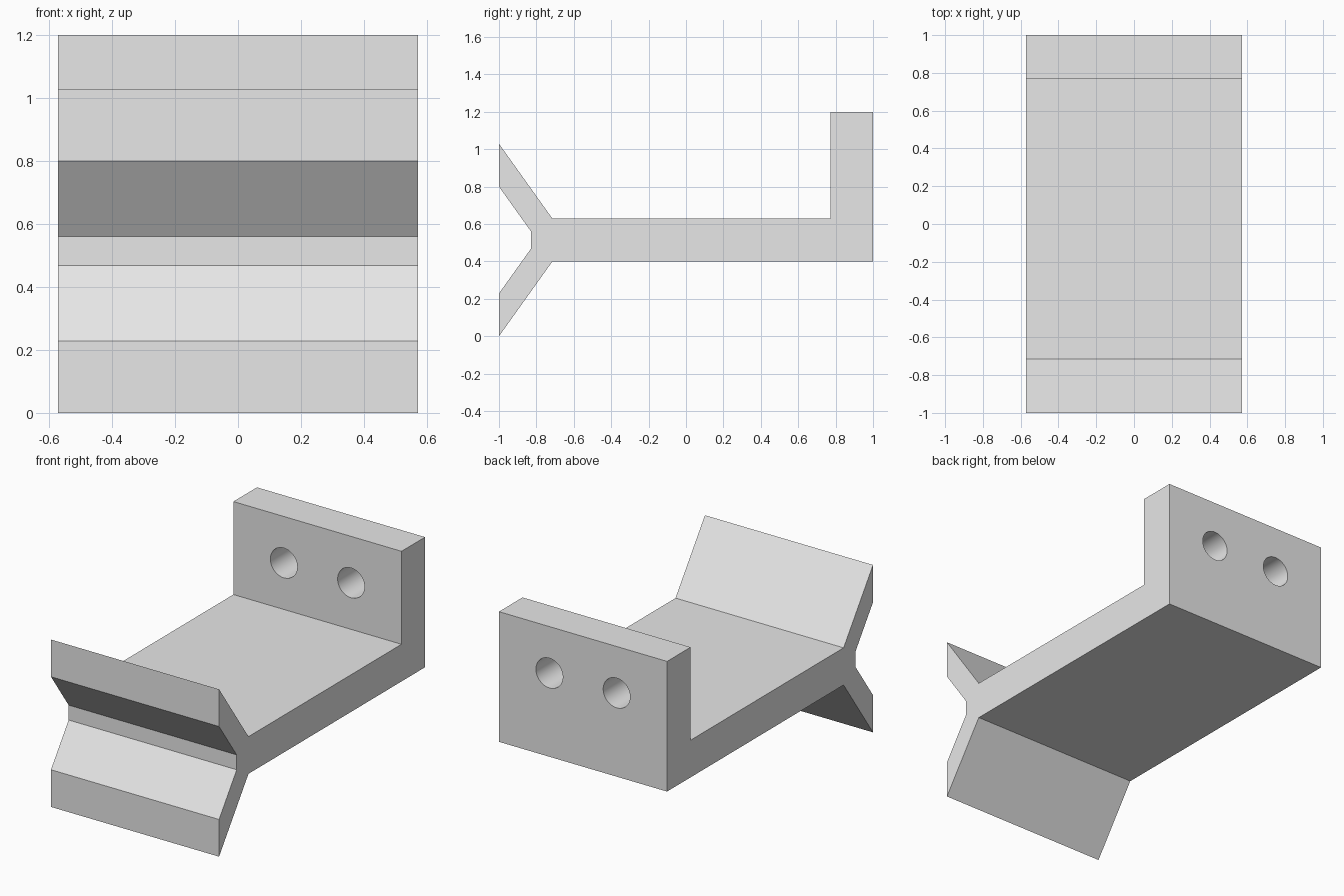
import bpy
import bmesh
from math import pi
from mathutils import Matrix

old = bpy.data.objects.get("Cube")
if old:
    bpy.data.objects.remove(old, do_unlink=True)

U = 1 / 35          # one design unit
MID = 18            # height of the fork's symmetry line

grey = bpy.data.materials.new("light_grey")
grey.use_nodes = True
grey.diffuse_color = (0.8, 0.8, 0.8, 1)
grey.node_tree.nodes["Principled BSDF"].inputs["Base Color"].default_value = (0.8, 0.8, 0.8, 1)


def make_object(name, bm):
    bmesh.ops.recalc_face_normals(bm, faces=bm.faces)
    mesh = bpy.data.meshes.new(name)
    bm.to_mesh(mesh)
    bm.free()
    mesh.materials.append(grey)
    obj = bpy.data.objects.new(name, mesh)
    bpy.context.collection.objects.link(obj)
    return obj


def extrude_profile(name, profile, half_width):
    """Side profile of (y, z) points, extruded along x."""
    bm = bmesh.new()
    face = bm.faces.new([bm.verts.new((-half_width, y * U, z * U)) for y, z in profile])
    result = bmesh.ops.extrude_face_region(bm, geom=[face])
    moved = [g for g in result["geom"] if isinstance(g, bmesh.types.BMVert)]
    bmesh.ops.translate(bm, verts=moved, vec=(2 * half_width, 0, 0))
    return make_object(name, bm)


# Bracket: forked front, flat base and upright back plate
upper_fork = [(-25, 22), (-35, 36), (-35, 28), (-29, 19.6)]
lower_fork = [(y, 2 * MID - z) for y, z in reversed(upper_fork)]
back_plate = [(35, 14), (35, 42), (27, 42), (27, 22)]
bracket = extrude_profile("bracket", upper_fork + lower_fork + back_plate, 20 * U)

# Two round screw holes through the back plate
bm = bmesh.new()
for side in (-1, 1):
    place = Matrix.Translation((side * 8 * U, 31 * U, 32 * U)) @ Matrix.Rotation(pi / 2, 4, "X")
    bmesh.ops.create_cone(bm, cap_ends=True, segments=64, radius1=3.2 * U,
                          radius2=3.2 * U, depth=14 * U, matrix=place)
cutter = make_object("screw_hole_cutter", bm)
cutter.hide_render = True

cut = bracket.modifiers.new("screw_holes", "BOOLEAN")
cut.operation = "DIFFERENCE"
cut.solver = "EXACT"
cut.object = cutter

bpy.ops.object.select_all(action="DESELECT")
bpy.context.view_layer.objects.active = bracket
bracket.select_set(True)
bpy.ops.object.modifier_apply(modifier=cut.name)
bpy.data.objects.remove(cutter, do_unlink=True)
bpy.ops.object.shade_smooth_by_angle(angle=pi / 6)
